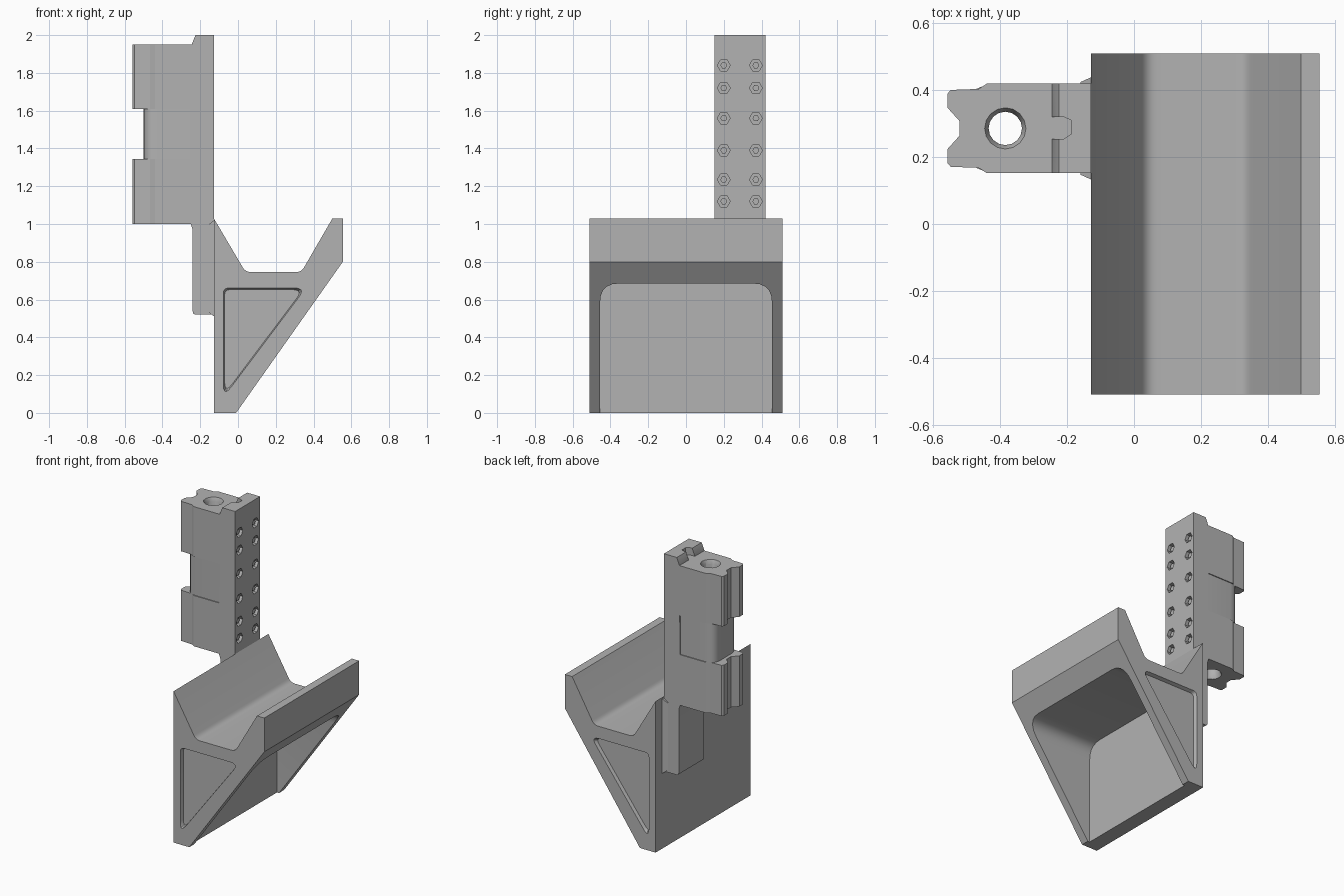
import bpy
import bmesh
import math
from mathutils import Vector

cube = bpy.data.objects.get("Cube")
if cube:
    bpy.data.objects.remove(cube, do_unlink=True)

grey = bpy.data.materials.new("plain grey")
grey.use_nodes = True
COLOUR = (0.45, 0.45, 0.45, 1)
grey.diffuse_color = COLOUR
grey.node_tree.nodes["Principled BSDF"].inputs["Base Color"].default_value = COLOUR


def rounded(points):
    """Outline from (u, v) or (u, v, radius) corners, with curved corners."""
    out = []
    for i, p in enumerate(points):
        c = Vector(p[:2])
        if len(p) == 2:
            out.append(c)
            continue
        a = c + (Vector(points[i - 1][:2]) - c).normalized() * p[2]
        b = c + (Vector(points[(i + 1) % len(points)][:2]) - c).normalized() * p[2]
        for k in range(6):
            t = k / 5
            out.append(a * (1 - t) ** 2 + c * 2 * t * (1 - t) + b * t * t)
    return out


def prism(name, points, axis, lo, hi, taper=1.0):
    """Extrude an outline along an axis; taper scales the far end."""
    outline = rounded(points)
    centre = sum(outline, Vector((0, 0))) / len(outline)
    place = {"X": lambda p, w: (w, p.x, p.y),
             "Y": lambda p, w: (p.x, w, p.y),
             "Z": lambda p, w: (p.x, p.y, w)}[axis]
    bm = bmesh.new()
    near = [bm.verts.new(place(p, lo)) for p in outline]
    far = [bm.verts.new(place(centre + (p - centre) * taper, hi)) for p in outline]
    bm.faces.new(near)
    bm.faces.new(far)
    n = len(outline)
    for i in range(n):
        j = (i + 1) % n
        bm.faces.new((near[i], near[j], far[j], far[i]))
    bmesh.ops.recalc_face_normals(bm, faces=bm.faces)
    mesh = bpy.data.meshes.new(name)
    bm.to_mesh(mesh)
    bm.free()
    mesh.materials.append(grey)
    obj = bpy.data.objects.new(name, mesh)
    bpy.context.collection.objects.link(obj)
    return obj


def ring(u, v, radius, sides):
    return [(u + radius * math.cos(math.tau * i / sides),
             v + radius * math.sin(math.tau * i / sides)) for i in range(sides)]


def cut(target, cutter):
    """Subtract the cutter and discard it."""
    mod = target.modifiers.new("cut", "BOOLEAN")
    mod.operation = "DIFFERENCE"
    mod.solver = "EXACT"
    mod.object = cutter
    bpy.ops.object.select_all(action="DESELECT")
    bpy.context.view_layer.objects.active = target
    target.select_set(True)
    bpy.ops.object.modifier_apply(modifier=mod.name)
    bpy.data.objects.remove(cutter, do_unlink=True)


# Cradle: angled trough on a triangular bracket
WALL = -0.128
cradle = prism("cradle", [(WALL, 0), (-0.01, 0), (0.555, 0.8), (0.555, 1.03),
                          (0.5, 1.03), (0.335, 0.745, 0.03), (0.04, 0.745, 0.03),
                          (WALL, 1.03)], "Y", -0.51, 0.51)
# Open cavity beneath the trough
cut(cradle, prism("cavity", [(-0.455, -0.1), (0.455, -0.1), (0.455, 0.685, 0.1),
                             (-0.455, 0.685, 0.1)], "X", -0.025, 1.0))
# Shallow triangular pockets on both ends
POCKET = [(-0.078, 0.08, 0.07), (0.36, 0.662, 0.06), (-0.078, 0.662, 0.03)]
for side in (-1, 1):
    cut(cradle, prism("pocket", POCKET, "Y", side * 0.512, side * 0.487, 0.95))

# Upright plate, with a key slot at the top
Y0, Y1 = 0.152, 0.42
MID = (Y0 + Y1) / 2
plate = prism("upright_plate", [(-0.24, 0.52, 0.02), (WALL, 0.52), (WALL, 2.0),
                                (-0.225, 2.0), (-0.245, 1.95), (-0.25, 1.0),
                                (-0.24, 0.97)], "Y", Y0, Y1)
cut(plate, prism("key_slot", [(-0.3, 0.255), (-0.21, 0.255), (-0.187, 0.27),
                              (-0.187, 0.31), (-0.21, 0.32), (-0.3, 0.32)],
                 "Z", 1.95, 2.1))
# Screw recesses with sunken heads
screws = []
for y in (0.2, 0.37):
    for z in (1.12, 1.235, 1.39, 1.56, 1.72, 1.84):
        cut(plate, prism("recess", ring(y, z, 0.034, 6), "X", WALL + 0.01, WALL - 0.03))
        screws.append(prism("screw_head", ring(y, z, 0.018, 6), "X",
                            WALL - 0.035, WALL - 0.012))

# Flared joint between the plate and the cradle
joint = prism("plate_joint", [(Y0 - 0.02, 0.51), (Y1 + 0.02, 0.51),
                              (Y1 + 0.02, 1.02), (Y0 - 0.02, 1.02)],
              "X", WALL + 0.002, -0.16, 0.9)

# Two notched clamp blocks with a rounded waist between them
HALF = [(-0.24, Y1), (-0.44, Y1), (-0.465, 0.404), (-0.548, 0.401),
        (-0.558, 0.39), (-0.558, 0.348), (-0.522, 0.308)]
CLAMP = HALF + [(x, 2 * MID - y) for x, y in reversed(HALF)]
blocks = [prism("lower_clamp", CLAMP, "Z", 1.0, 1.345),
          prism("upper_clamp", CLAMP, "Z", 1.61, 1.95),
          prism("clamp_waist", [(-0.24, Y0 + 0.006), (-0.5, Y0 + 0.006, 0.07),
                                (-0.5, Y1 - 0.006, 0.07), (-0.24, Y1 - 0.006)],
                "Z", 1.345, 1.61)]
# Vertical bore with a countersunk mouth at each end
for block in blocks:
    cut(block, prism("bore", ring(-0.385, MID, 0.05, 16), "Z", 0.9, 2.1))
cut(blocks[1], prism("mouth", ring(-0.385, MID, 0.064, 16), "Z", 1.955, 1.92, 0.75))
cut(blocks[0], prism("mouth", ring(-0.385, MID, 0.064, 16), "Z", 0.995, 1.03, 0.75))

# Smooth curved corners while keeping edges sharp
bpy.ops.object.select_all(action="DESELECT")
for obj in [cradle, plate, joint] + blocks + screws:
    obj.select_set(True)
bpy.context.view_layer.objects.active = cradle
bpy.ops.object.shade_smooth_by_angle(angle=math.radians(30))
